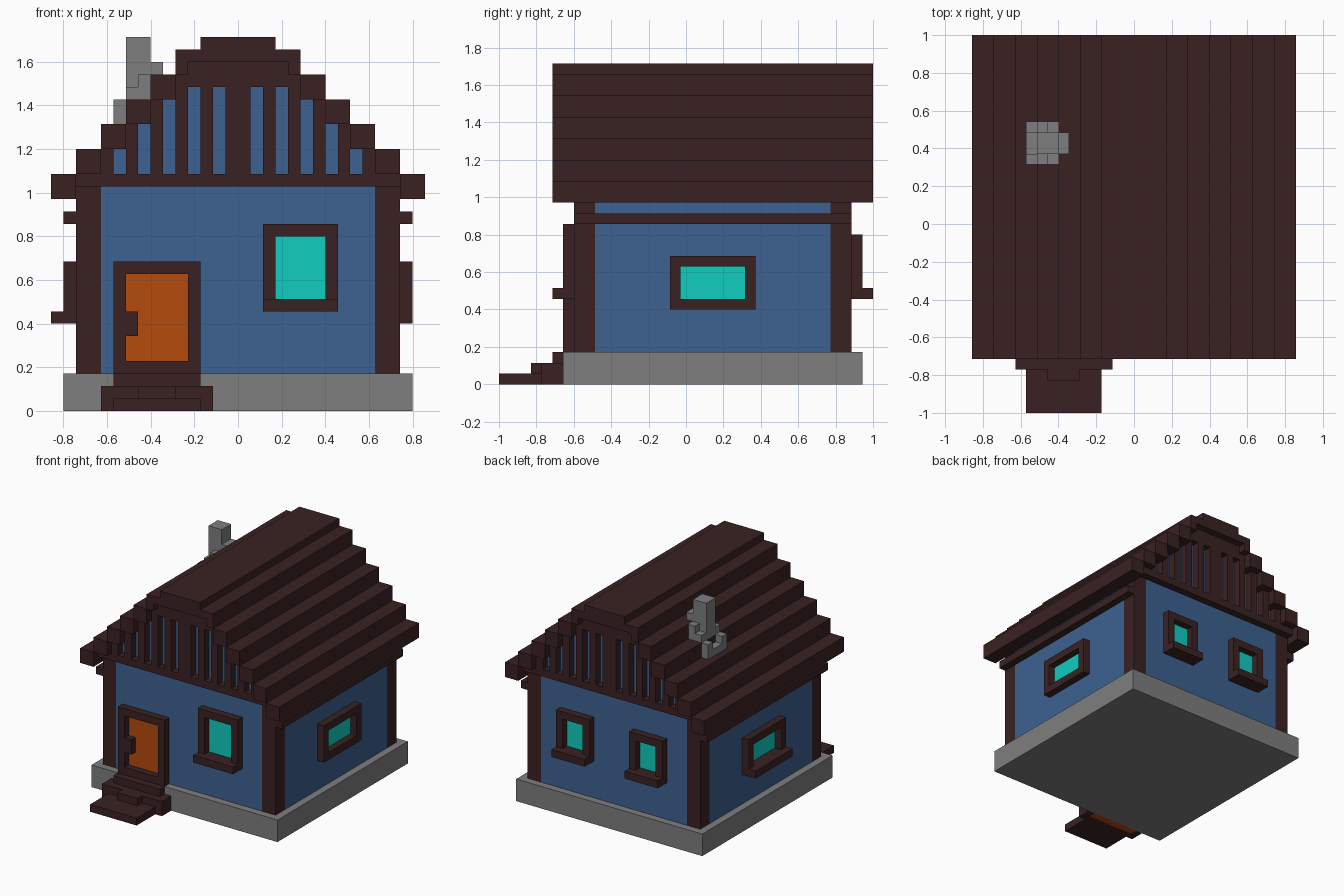
import bpy, bmesh

if "Cube" in bpy.data.objects:
    bpy.data.objects.remove(bpy.data.objects["Cube"])

U = 2 / 35          # one block; x in blocks from centre, y in blocks from the front, z from the ground


def material(name, rgb):
    m = bpy.data.materials.new(name)
    m.diffuse_color = (*rgb, 1)
    m.use_nodes = True
    m.node_tree.nodes["Principled BSDF"].inputs["Base Color"].default_value = m.diffuse_color
    return m


WOOD = material("dark wood", (0.042, 0.0155, 0.0162))
BLUE = material("blue plaster", (0.047, 0.12, 0.28))
STONE = material("grey stone", (0.21, 0.21, 0.21))
ORANGE = material("orange door", (0.46, 0.07, 0.004))
GLASS = material("turquoise glass", (0.005, 0.61, 0.53))


def blocks(name, mat, boxes):
    """One object from boxes given as (x0, x1, y0, y1, z0, z1) in blocks."""
    bm = bmesh.new()
    for x0, x1, y0, y1, z0, z1 in boxes:
        verts = bmesh.ops.create_cube(bm, size=1)["verts"]
        for v in verts:
            v.co = ((x1 if v.co.x > 0 else x0) * U,
                    (y1 if v.co.y > 0 else y0) * U - 1,
                    (z1 if v.co.z > 0 else z0) * U)
    me = bpy.data.meshes.new(name)
    bm.to_mesh(me)
    bm.free()
    me.materials.append(mat)
    ob = bpy.data.objects.new(name, me)
    bpy.context.collection.objects.link(ob)
    return ob


def mirror_x(boxes):
    return boxes + [(-b[1], -b[0], *b[2:]) for b in boxes]


def mirror_y(boxes):
    return boxes + [(b[0], b[1], 40 - b[3], 40 - b[2], b[4], b[5]) for b in boxes]


def on_wall(side, a0, a1, d0, d1, z0, z1):
    """Box on a wall: a runs along the wall, d outward from it."""
    return {"front": (a0, a1, 7 - d1, 7 - d0, z0, z1),
            "back": (a0, a1, 33 + d0, 33 + d1, z0, z1),
            "right": (13 + d0, 13 + d1, a0, a1, z0, z1),
            "left": (-13 - d1, -13 - d0, a0, a1, z0, z1)}[side]


def framed(name, side, a0, a1, z0, z1, pane, sill=True):
    """Raised frame with a thin pane inside and an optional sill."""
    parts = [(a0, a0 + 1, 0, 1, z0, z1), (a1 - 1, a1, 0, 1, z0, z1),
             (a0 + 1, a1 - 1, 0, 1, z0, z0 + 1), (a0 + 1, a1 - 1, 0, 1, z1 - 1, z1)]
    if sill:
        parts.append((a0, a1, 1, 2, z0, z0 + 1))
    blocks(name + "_frame", WOOD, [on_wall(side, *p) for p in parts])
    blocks(name + "_pane", pane, [on_wall(side, a0 + 1, a1 - 1, 0, 0.07, z0 + 1, z1 - 1)])


# Base, walls and corner posts
blocks("foundation", STONE, [(-14, 14, 6, 34, 0, 3)])
blocks("walls", BLUE, [(-11, 11, 7, 33, 3, 19), (-13, 13, 9, 31, 3, 18.9)])
blocks("corner_posts", WOOD, mirror_y(mirror_x([(11, 13, 7, 9, 3, 19)])))
blocks("side_beams", WOOD, mirror_x([(13, 14, 7, 33, 15, 16)]))

# Attic behind the gable slats
blocks("attic", BLUE, [(-(11 - 2 * k), 11 - 2 * k, 7, 33, 19 + 2 * k, 21 + 2 * k) for k in range(4)])

# Stepped roof
steps = [(13 - 2 * k, 15 - 2 * k, 5, 35, 17 + 2 * k, 19 + 2 * k) for k in range(5)]
steps += [(4, 5, 5, 35, 27, 29), (3, 4, 5, 35, 28, 29)]
blocks("roof", WOOD, mirror_x(steps) + [(-3, 3, 5, 35, 28, 30)])

# Gable beams, slats and peak boards at both ends
slats = mirror_x([(10 - 2 * k, 11 - 2 * k, 6, 7, 19, min(21 + 2 * k, 26)) for k in range(5)])
slats += [(-1, 1, 6, 7, 19, 26), (-13, 13, 6, 7, 18, 19),
          (-5, 5, 6, 7, 26, 27), (-4, 4, 6, 7, 27, 28)]
blocks("gable_slats", WOOD, mirror_y(slats))

# Windows
framed("front_window", "front", 2, 8, 8, 15, GLASS)
framed("back_window_a", "back", 3, 8, 8, 14, GLASS)
framed("back_window_b", "back", -8, -3, 8, 14, GLASS)
framed("left_window", "left", 16, 24, 7, 12, GLASS)
framed("right_window", "right", 16, 24, 7, 12, GLASS, sill=False)

# Door with handle and steps
framed("door", "front", -10, -3, 3, 12, ORANGE, sill=False)
blocks("door_handle", WOOD, [(-9, -8, 6, 7, 6, 8)])
blocks("door_steps", WOOD, [(-10, -3, 0, 4, 0, 1), (-8, -5, 3, 4, 1, 2), (-11, -2, 4, 5, 0, 2),
                            (-11, -10, 5, 6, 0, 2), (-3, -2, 5, 6, 0, 2), (-10, -3, 5, 6, 1, 3)])
blocks("step_underside", ORANGE, [(-10, -3, 5, 6, 0, 1)])

# Chimney with a stepped collar
collar = []
for y in (23, 26):
    collar += [(-10 + k, -9 + k, y, y + 1, 22, 25 + k) for k in range(3)]
blocks("chimney", STONE, collar + [(-9, -7, 24, 26, 22, 30), (-7, -6, 24, 26, 26, 28),
                                   (-10, -9, 24, 26, 22, 24)])
